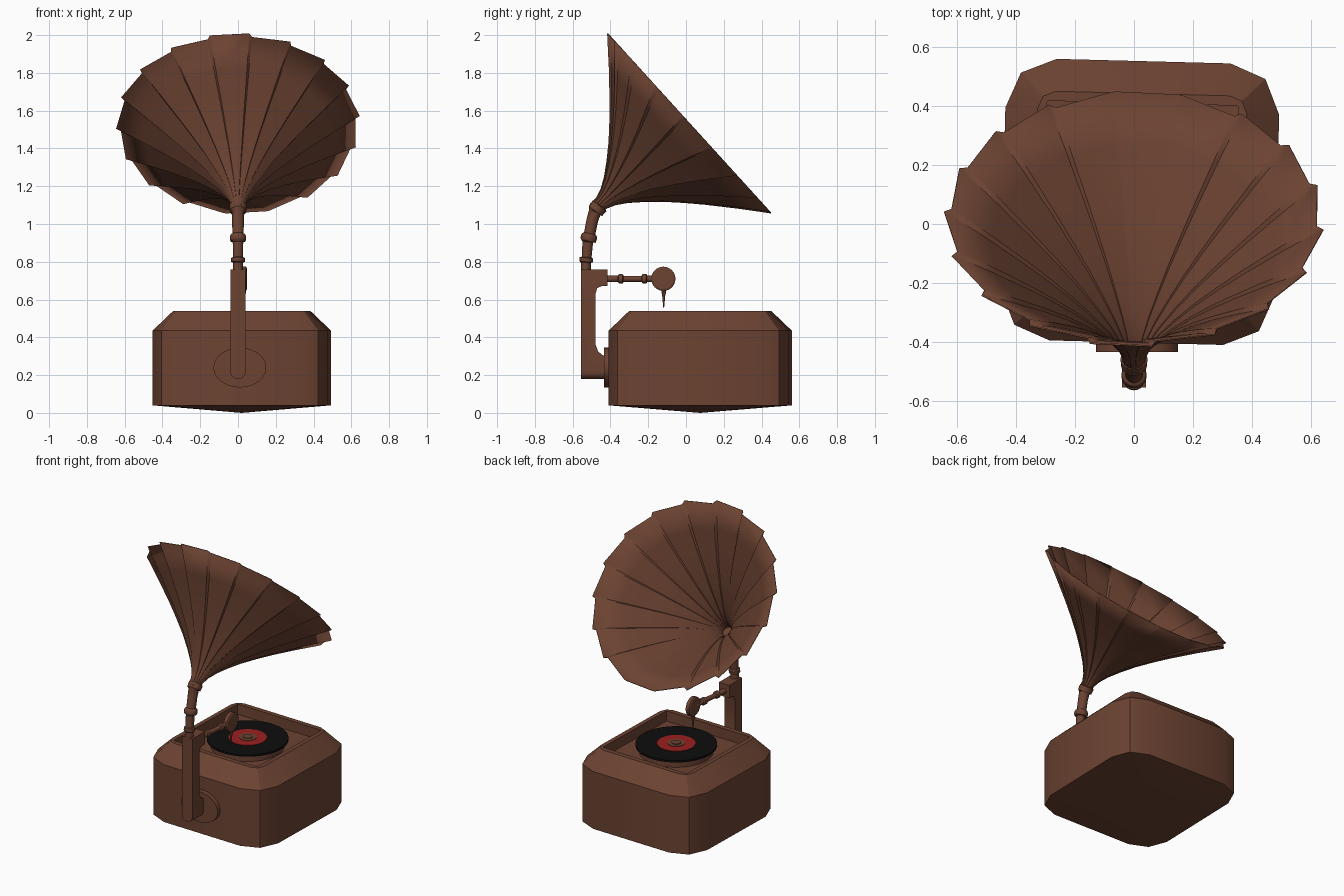
import bpy, bmesh, math
from mathutils import Vector, Matrix

if "Cube" in bpy.data.objects:
    bpy.data.objects.remove(bpy.data.objects["Cube"])


def material(name, rgb):
    m = bpy.data.materials.new(name)
    m.diffuse_color = (*rgb, 1)
    m.use_nodes = True
    m.node_tree.nodes["Principled BSDF"].inputs["Base Color"].default_value = m.diffuse_color
    return m


BROWN = material("brown_wood", (0.15, 0.056, 0.032))
BLACK = material("record_black", (0.004, 0.004, 0.004))
RED = material("label_red", (0.33, 0.013, 0.014))


def finish(name, bm, mat, angle=30):
    bmesh.ops.recalc_face_normals(bm, faces=bm.faces)
    me = bpy.data.meshes.new(name)
    bm.to_mesh(me)
    bm.free()
    me.materials.append(mat)
    ob = bpy.data.objects.new(name, me)
    bpy.context.collection.objects.link(ob)
    bpy.ops.object.select_all(action='DESELECT')
    ob.select_set(True)
    bpy.context.view_layer.objects.active = ob
    bpy.ops.object.shade_smooth_by_angle(angle=math.radians(angle))
    return ob


def bridge(bm, rings):
    """Skin a list of equal closed vertex rings with quads."""
    for a, b in zip(rings, rings[1:]):
        for i in range(len(a)):
            j = (i + 1) % len(a)
            bm.faces.new((a[i], a[j], b[j], b[i]))


def sweep(name, pts, mat=BROWN, n=20, sx=1.0):
    """Round capped tube through (x, y, z, radius) points."""
    bm = bmesh.new()
    P = [Vector(p[:3]) for p in pts]
    rings = []
    for i, p in enumerate(P):
        t = (P[min(i + 1, len(P) - 1)] - P[max(i - 1, 0)]).normalized()
        ref = Vector((1, 0, 0)) if abs(t.x) < 0.9 else Vector((0, 0, 1))
        u = t.cross(ref).normalized()
        v = t.cross(u)
        r = pts[i][3]
        rings.append([bm.verts.new(p + r * (math.cos(a) * u + sx * math.sin(a) * v))
                      for a in (2 * math.pi * k / n for k in range(n))])
    bridge(bm, rings)
    bm.faces.new(rings[0])
    bm.faces.new(rings[-1])
    return finish(name, bm, mat)


# Cabinet: rounded-square rings from shallow bottom apex up to the recess floor
CX, CY = 0.02, 0.075
bm = bmesh.new()
turn = Matrix.Rotation(math.radians(-1.5), 3, 'Z')


def square_ring(hx, hy, r, z):
    out = []
    for q, (sx, sy) in enumerate(((1, 1), (-1, 1), (-1, -1), (1, -1))):
        for k in range(3):
            a = math.radians(90 * q + 45 * k)
            p = Vector((sx * (hx - r) + r * math.cos(a), sy * (hy - r) + r * math.sin(a), z))
            out.append(bm.verts.new(turn @ p + Vector((CX, CY, 0))))
    return out


rings = [square_ring(*s) for s in (
    (0.465, 0.478, 0.17, 0.04), (0.465, 0.478, 0.17, 0.435),
    (0.355, 0.368, 0.06, 0.54), (0.325, 0.335, 0.006, 0.54),
    (0.325, 0.335, 0.006, 0.47))]
bridge(bm, rings)
bm.faces.new(rings[-1])
apex = bm.verts.new((CX, CY, 0))
for i in range(12):
    bm.faces.new((rings[0][i], apex, rings[0][(i + 1) % 12]))
finish("cabinet", bm, BROWN)

# Turntable, record, label and spindle
for name, r, z0, z1, mat in (("platter", 0.23, 0.465, 0.515, BROWN),
                             ("record", 0.255, 0.515, 0.528, BLACK),
                             ("record_label", 0.12, 0.527, 0.531, RED),
                             ("label_centre", 0.055, 0.53, 0.534, BROWN),
                             ("spindle", 0.03, 0.53, 0.539, BROWN)):
    sweep(name, [(CX + 0.005, CY - 0.005, z, r) for z in (z0, z1)], mat, 48)

# Oval mounting plate on the front
sweep("mounting_plate", [(0.01, -0.435, 0.24, 0.105), (0.01, -0.39, 0.24, 0.105)], n=40, sx=1.33)

# C-shaped bracket: side profile extruded in x, bottom rounded
profile = [(-0.555, 0.18), (-0.41, 0.18), (-0.41, 0.298), (-0.44, 0.305), (-0.465, 0.325),
           (-0.478, 0.36), (-0.478, 0.635), (-0.47, 0.66), (-0.445, 0.672), (-0.415, 0.672),
           (-0.415, 0.76), (-0.555, 0.76)]
bm = bmesh.new()
sides = [[bm.verts.new((x, y, z)) for y, z in profile] for x in (-0.04, 0.04)]
bridge(bm, sides)
for s in sides:
    bm.faces.new(s)
low = [e for e in bm.edges if all(v.co.z < 0.19 for v in e.verts)
       and abs(e.verts[0].co.x - e.verts[1].co.x) < 1e-4]
bmesh.ops.bevel(bm, geom=low, offset=0.036, segments=5, affect='EDGES', profile=0.5)
finish("bracket", bm, BROWN)

# Neck tube with two rings and a collar below the horn
sweep("horn_neck", [
    (0, -0.530, 0.75, 0.026), (0, -0.530, 0.795, 0.026), (0, -0.529, 0.80, 0.036),
    (0, -0.527, 0.82, 0.036), (0, -0.526, 0.825, 0.026), (0, -0.520, 0.905, 0.028),
    (0, -0.518, 0.91, 0.040), (0, -0.516, 0.92, 0.043), (0, -0.513, 0.935, 0.043),
    (0, -0.511, 0.945, 0.038), (0, -0.510, 0.95, 0.030), (0, -0.496, 1.02, 0.031),
    (0, -0.482, 1.065, 0.033), (0, -0.480, 1.068, 0.044), (0, -0.458, 1.096, 0.046),
    (0, -0.455, 1.10, 0.036)])

# Tone arm with rings, sound box and needle
arm = [(-0.42, 0.018), (-0.36, 0.017), (-0.355, 0.024), (-0.335, 0.024), (-0.33, 0.016),
       (-0.235, 0.016), (-0.23, 0.025), (-0.21, 0.025), (-0.205, 0.017), (-0.12, 0.017)]
sweep("tone_arm", [(0.03 * (y + 0.42) / 0.3, y, 0.71, r) for y, r in arm], n=16)
sweep("sound_box", [(x, -0.12, 0.71, r) for x, r in (
    (0.013, 0.056), (0.018, 0.064), (0.042, 0.064), (0.047, 0.056))], n=32)
sweep("needle", [(0.03, -0.118, z, r) for z, r in (
    (0.66, 0.012), (0.635, 0.012), (0.63, 0.009), (0.555, 0.002))], n=12)

# Horn: 18 flat panels with small steps at the seams, flared along a tilted axis
base = Vector((0, -0.46, 1.10))
axis = Vector((0, 0.74, 0.673))
up = Vector((0, -0.673, 0.74))
side = Vector((1, 0, 0))
flare = [(-0.03, 0.034), (0.02, 0.038), (0.065, 0.055), (0.12, 0.089), (0.19, 0.144),
         (0.265, 0.21), (0.345, 0.29), (0.42, 0.37), (0.53, 0.495), (0.645, 0.632)]
bm = bmesh.new()
rings = []
for t, r in flare:
    ring = []
    for k in range(18):
        mid = -4 + 20 * k
        for d in (-9.3, 9.3):
            # each panel stands proud at its end farther from the top
            away = d if k < 9 else -d
            lift = 1.02 if k in (0, 9) or away > 0 else 0.982
            a = math.radians(mid + d)
            ring.append(bm.verts.new(base + axis * t
                                     + r * lift * (side * math.sin(a) + up * math.cos(a))))
    rings.append(ring)
bridge(bm, rings)
horn = finish("horn", bm, BROWN, 25)
sol = horn.modifiers.new("thickness", 'SOLIDIFY')
sol.thickness = 0.006
sol.offset = 0
